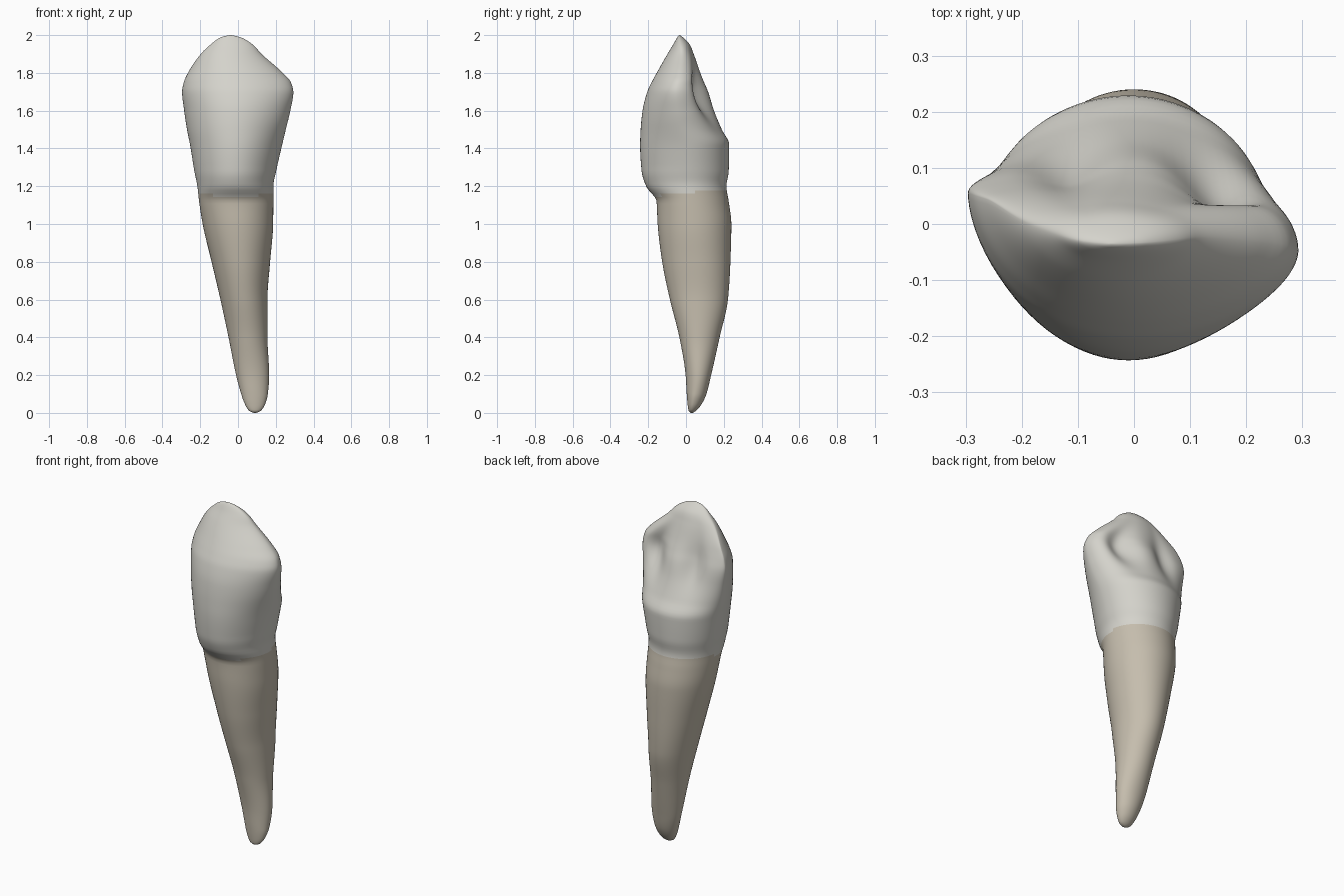
import bpy, bmesh, math

if "Cube" in bpy.data.objects:
    bpy.data.objects.remove(bpy.data.objects["Cube"])

# Silhouette profile: z, left x, right x, front y, back y
PROFILE = [
    (0.00, 0.085, 0.095, 0.025, 0.035), (0.01, 0.060, 0.120, 0.014, 0.052),
    (0.05, 0.035, 0.145, 0.008, 0.085), (0.10, 0.017, 0.158, 0.004, 0.108),
    (0.20, -0.010, 0.165, -0.002, 0.133), (0.40, -0.050, 0.156, -0.035, 0.178),
    (0.60, -0.093, 0.156, -0.085, 0.222), (0.80, -0.140, 0.170, -0.126, 0.235),
    (1.00, -0.187, 0.186, -0.150, 0.240), (1.12, -0.206, 0.187, -0.156, 0.226),
    (1.20, -0.215, 0.187, -0.211, 0.214), (1.28, -0.231, 0.202, -0.235, 0.226),
    (1.42, -0.254, 0.234, -0.243, 0.229), (1.50, -0.270, 0.253, -0.240, 0.190),
    (1.60, -0.285, 0.277, -0.230, 0.150), (1.70, -0.296, 0.293, -0.205, 0.120),
    (1.75, -0.287, 0.280, -0.182, 0.098), (1.80, -0.265, 0.237, -0.155, 0.077),
    (1.90, -0.197, 0.125, -0.098, 0.041), (1.95, -0.145, 0.078, -0.068, 0.020),
    (1.99, -0.088, 0.010, -0.045, -0.018), (2.00, -0.045, -0.035, -0.037, -0.033),
]
# y of the left and right edges of the section: z, left y, right y
EDGES = [(0.0, 0.03, 0.03), (0.2, 0.065, 0.065), (0.6, 0.07, 0.07), (1.0, 0.045, 0.045),
         (1.2, 0.01, 0.02), (1.4, 0.02, 0.01), (1.55, 0.04, -0.03), (1.7, 0.055, -0.048),
         (1.8, 0.045, -0.03), (1.9, 0.005, -0.022), (2.0, -0.035, -0.035)]


def sample(table, z):
    """Smooth interpolation of every column of a table at height z."""
    i = 0
    while i < len(table) - 2 and z > table[i + 1][0]:
        i += 1
    a, b = table[i], table[i + 1]
    h = b[0] - a[0]
    t = (z - a[0]) / h

    def slope(k, c):
        if k == 0 or k == len(table) - 1:
            j = min(k, len(table) - 2)
            return (table[j + 1][c] - table[j][c]) / (table[j + 1][0] - table[j][0])
        d0 = (table[k][c] - table[k - 1][c]) / (table[k][0] - table[k - 1][0])
        d1 = (table[k + 1][c] - table[k][c]) / (table[k + 1][0] - table[k][0])
        return 0.0 if d0 * d1 <= 0 else 2 * d0 * d1 / (d0 + d1)

    return [(2*t**3 - 3*t*t + 1) * a[c] + (t**3 - 2*t*t + t) * h * slope(i, c)
            + (3*t*t - 2*t**3) * b[c] + (t**3 - t*t) * h * slope(i + 1, c)
            for c in range(1, len(a))]


def bump(v, centre, width):
    return math.exp(-((v - centre) / width) ** 2)


def section(z, n=96):
    """Closed outline of the tooth at height z."""
    xl, xr, yf, yb = sample(PROFILE, z)
    yl, yr = sample(EDGES, z)
    crown = min(1, max(0, (z - 1.1) / 0.2))
    pts = []
    for k in range(n):
        a = 2 * math.pi * k / n
        u, s = math.cos(a), math.sin(a)
        x = (xl + xr) / 2 + (xr - xl) / 2 * u
        base = yl + (yr - yl) * (u + 1) / 2
        if s < 0:   # outer face, slightly faceted on the crown
            y = base + (yf - base) * abs(s) ** (1 + 0.15 * crown)
        else:       # inner face with two hollows beside a central ridge
            hollow = (0.6 * bump(u, 0.52, 0.27) * bump(z, 1.71, 0.13)
                      + 0.42 * bump(u, -0.42, 0.22) * bump(z, 1.72, 0.13))
            y = base + (yb - base) * s * (1 - hollow)
        pts.append((x, y, z))
    return pts


def material(name, rgb):
    m = bpy.data.materials.new(name)
    m.diffuse_color = (*rgb, 1)
    m.use_nodes = True
    m.node_tree.nodes["Principled BSDF"].inputs["Base Color"].default_value = m.diffuse_color
    return m


# Tooth: stacked sections, denser toward both ends
bm = bmesh.new()
N = 150
heights = [1 - (0.6 * math.cos(math.pi * i / N) + 0.4 * (1 - 2 * i / N)) for i in range(N + 1)]
rings = [[bm.verts.new(p) for p in section(z)] for z in heights]
for lo, hi in zip(rings, rings[1:]):
    for k in range(len(lo)):
        j = (k + 1) % len(lo)
        bm.faces.new((lo[k], lo[j], hi[j], hi[k]))
bm.faces.new(rings[0][::-1])
bm.faces.new(rings[-1])

# Root below the neck line, enamel crown above it
for f in bm.faces:
    f.smooth = True
    c = f.calc_center_median()
    f.material_index = 1 if c.z > 1.165 + 0.1 * c.y else 0

mesh = bpy.data.meshes.new("tooth")
bm.to_mesh(mesh)
bm.free()
mesh.materials.append(material("root", (0.56, 0.51, 0.42)))
mesh.materials.append(material("enamel", (0.66, 0.65, 0.60)))
tooth = bpy.data.objects.new("tooth", mesh)
bpy.context.collection.objects.link(tooth)
